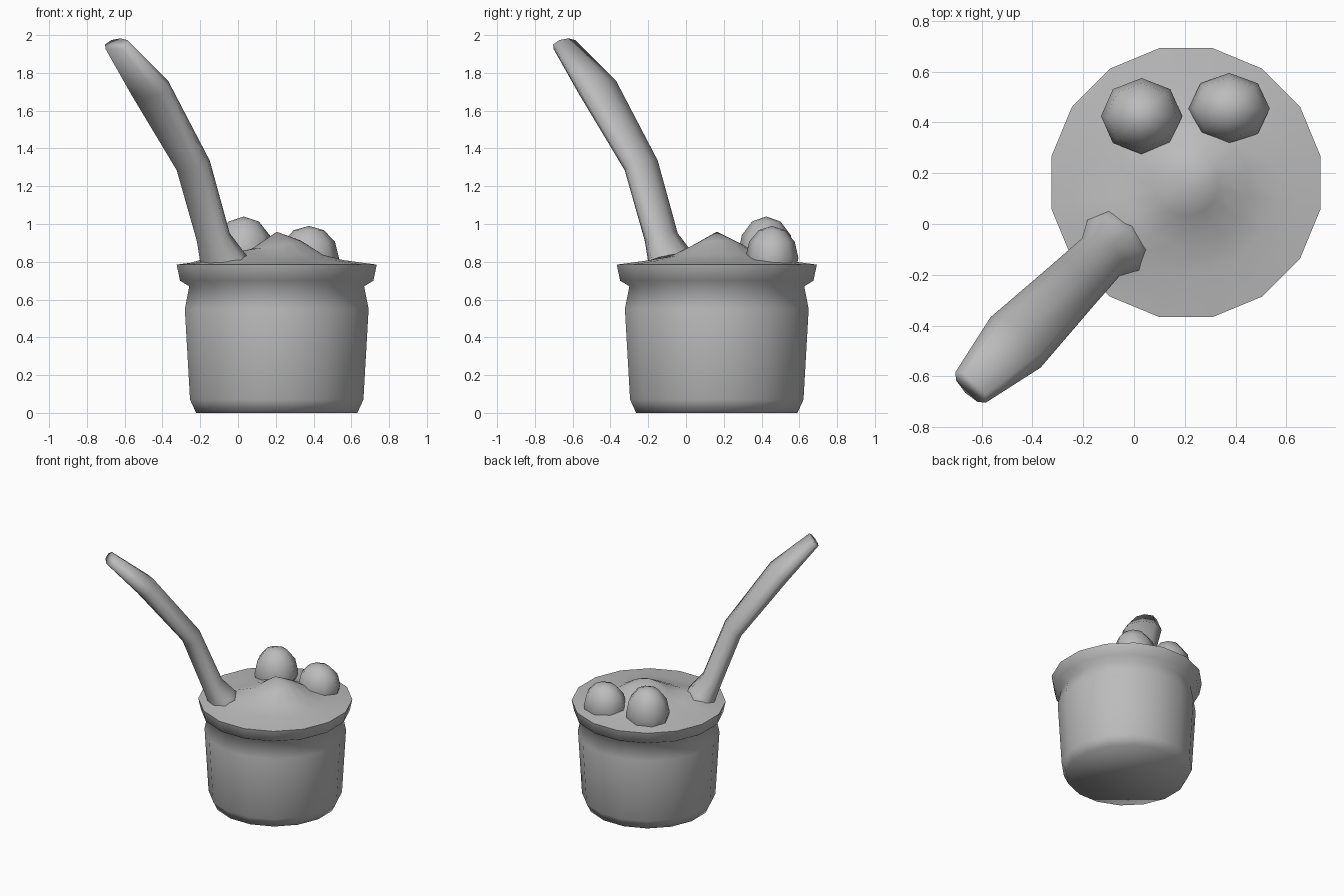
import bpy
import bmesh
import math
from mathutils import Vector, Matrix

if "Cube" in bpy.data.objects:
    bpy.data.objects.remove(bpy.data.objects["Cube"], do_unlink=True)

CENTRE = Vector((0.205, 0.163, 0))
SIDES = 16

grey = bpy.data.materials.new("plain_grey")
grey.use_nodes = True
grey.diffuse_color = (0.5, 0.5, 0.5, 1)
grey.node_tree.nodes["Principled BSDF"].inputs["Base Color"].default_value = grey.diffuse_color


def finish(name, bm):
    """Turn a bmesh into a smooth grey object."""
    bmesh.ops.recalc_face_normals(bm, faces=bm.faces)
    mesh = bpy.data.meshes.new(name)
    bm.to_mesh(mesh)
    bm.free()
    mesh.materials.append(grey)
    mesh.polygons.foreach_set("use_smooth", [True] * len(mesh.polygons))
    obj = bpy.data.objects.new(name, mesh)
    bpy.context.collection.objects.link(obj)
    return obj


def loft(bm, rings, cap_start=False, cap_end=False):
    """Bridge a list of equally sized point rings."""
    loops = [[bm.verts.new(p) for p in ring] for ring in rings]
    for a, b in zip(loops, loops[1:]):
        for i in range(len(a)):
            j = (i + 1) % len(a)
            bm.faces.new((a[i], a[j], b[j], b[i]))
    if cap_start:
        bm.faces.new(loops[0])
    if cap_end:
        bm.faces.new(loops[-1])
    return loops


def circle(radius, height):
    """Ring around the cup axis; height is a number or a function of x, y."""
    points = []
    for i in range(SIDES):
        a = math.tau * (i + 0.5) / SIDES
        p = CENTRE + Vector((radius * math.cos(a), radius * math.sin(a), 0))
        p.z = height(p.x, p.y) if callable(height) else height
        points.append(p)
    return points


# Cup with a flared lip
bm = bmesh.new()
profile = [(0.435, 0.0), (0.468, 0.07), (0.496, 0.55), (0.472, 0.67),
           (0.522, 0.70), (0.54, 0.785)]
loft(bm, [circle(r, z) for r, z in profile], cap_start=True)
finish("cup", bm)


# Heaped filling: a shallow cone with two soft bumps
def heap(x, y):
    r = math.hypot(x - CENTRE.x, y - CENTRE.y) / 0.54
    z = 0.785 + 0.07 * max(0, 1 - r)
    for bx, by, height, spread in ((0.24, 0.17, 0.11, 0.15), (-0.05, -0.06, 0.07, 0.1)):
        z += height * min(1, 2 * (1 - r)) * math.exp(-((x - bx) ** 2 + (y - by) ** 2) / spread ** 2)
    return z


bm = bmesh.new()
loops = loft(bm, [circle(r, heap) for r in (0.54, 0.46, 0.36, 0.25, 0.13)])
tip = bm.verts.new((CENTRE.x, CENTRE.y, heap(CENTRE.x, CENTRE.y)))
for i, v in enumerate(loops[-1]):
    bm.faces.new((v, loops[-1][(i + 1) % SIDES], tip))
finish("filling", bm)

# Two scoops at the back
for name, place, size in (("right_scoop", (0.03, 0.425, 0.84), (0.16, 0.15, 0.2)),
                          ("left_scoop", (0.375, 0.455, 0.82), (0.16, 0.14, 0.17))):
    bm = bmesh.new()
    bmesh.ops.create_uvsphere(bm, u_segments=8, v_segments=6, radius=1,
                              matrix=Matrix.LocRotScale(Vector(place), None, Vector(size)))
    finish(name, bm)

# Spoon handle: distance out along the diagonal, height, half width, half thickness
stations = [(0.06, 0.72, 0.17, 0.13), (0.12, 0.82, 0.14, 0.1), (0.185, 0.93, 0.105, 0.075),
            (0.335, 1.31, 0.115, 0.07), (0.66, 1.72, 0.14, 0.075), (0.91, 1.95, 0.085, 0.045)]
out = Vector((-1, -1, 0)).normalized()
side = Vector((1, -1, 0)).normalized()
up = Vector((0, 0, 1))
path = [out * s + up * z for s, z, _, _ in stations]
rings = []
for k, (_, _, width, thick) in enumerate(stations):
    along = (path[min(k + 1, len(path) - 1)] - path[max(k - 1, 0)]).normalized()
    normal = along.cross(side)
    rings.append([path[k] + side * width * math.cos(a) + normal * thick * math.sin(a)
                  for a in (math.tau * i / 8 for i in range(8))])
bm = bmesh.new()
loft(bm, rings, cap_start=True, cap_end=True)
finish("spoon", bm)
